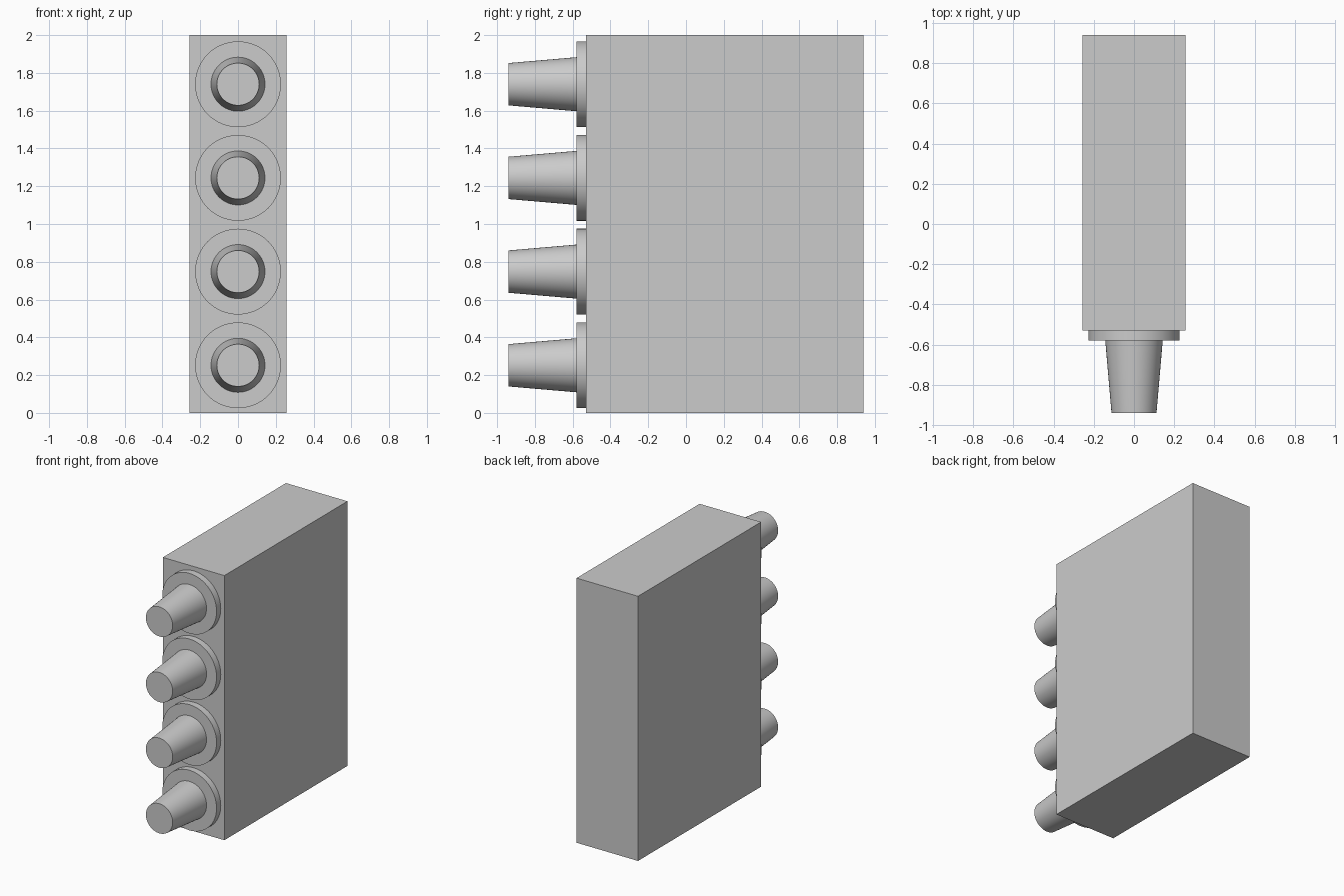
import bpy
from math import radians

if "Cube" in bpy.data.objects:
    bpy.data.objects.remove(bpy.data.objects["Cube"])

FRONT_Y = -0.53      # front face of the cabinet
FLANGE_Y = -0.58     # front face of the flanges
TIP_Y = -0.94        # ends of the tapered nozzles


def round_part(name, r_back, r_front, y_back, y_front, z):
    """Capped round part running along -y."""
    bpy.ops.mesh.primitive_cone_add(
        vertices=64, radius1=r_back, radius2=r_front, depth=y_back - y_front,
        location=(0, (y_back + y_front) / 2, z), rotation=(radians(90), 0, 0))
    obj = bpy.context.object
    obj.name = name
    bpy.ops.object.shade_smooth_by_angle(angle=radians(30))
    return obj


# Cabinet
bpy.ops.mesh.primitive_cube_add(size=1, location=(0, (0.94 + FRONT_Y) / 2, 1))
cabinet = bpy.context.object
cabinet.name = "cabinet"
cabinet.scale = (0.514, 0.94 - FRONT_Y, 2)
bpy.ops.object.transform_apply(location=False, rotation=False, scale=True)

# Column of four flanges, each with a tapered nozzle
for i in range(4):
    z = 0.252 + i * 0.496
    round_part(f"flange_{i + 1}", 0.227, 0.227, FRONT_Y, FLANGE_Y, z)
    round_part(f"nozzle_{i + 1}", 0.143, 0.112, FLANGE_Y, TIP_Y, z)
